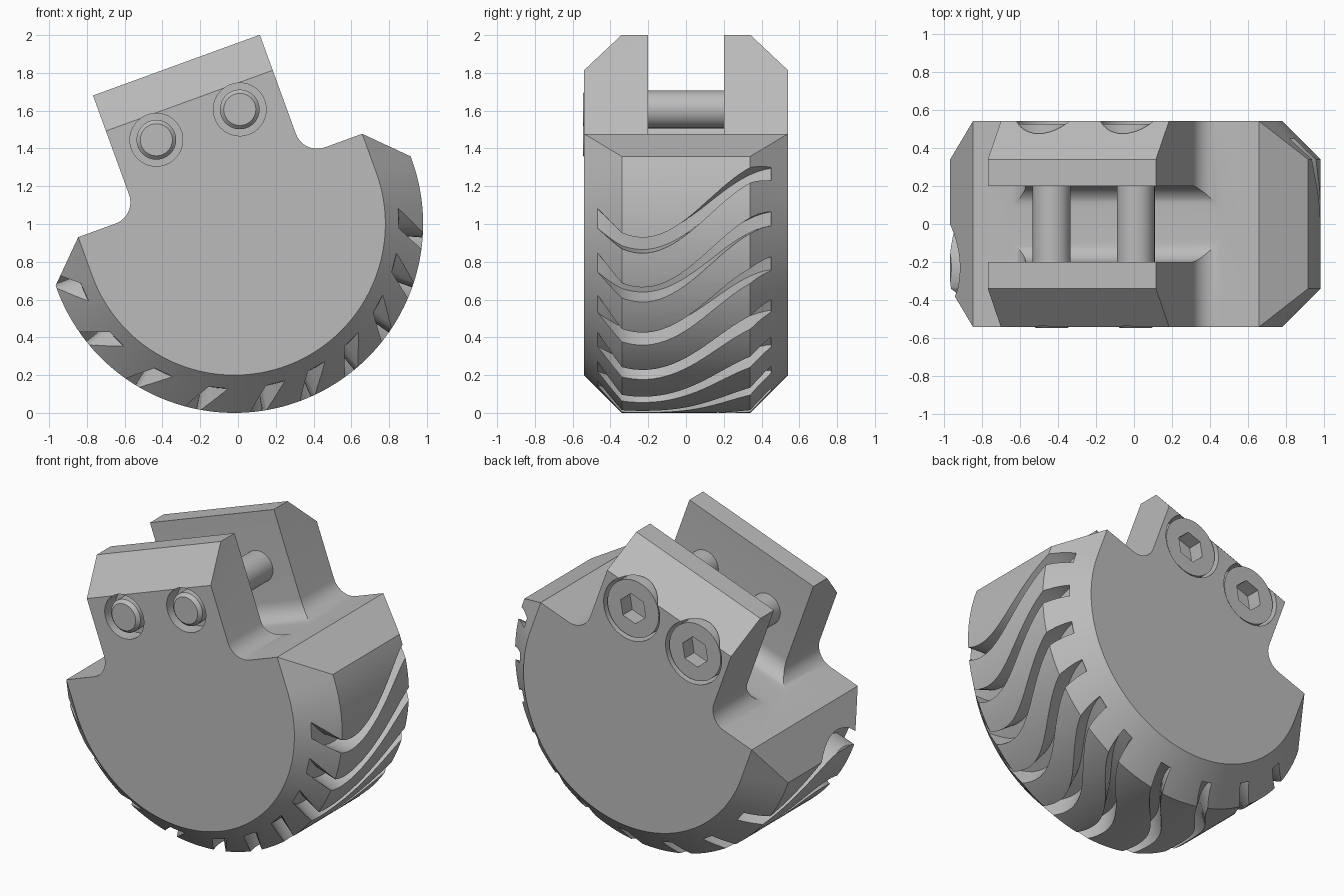
import bpy, bmesh
from math import sin, cos, pi, radians
from mathutils import Matrix

cube = bpy.data.objects.get("Cube")
if cube:
    bpy.data.objects.remove(cube, do_unlink=True)

# Parts are built around the wheel centre, then tilted and lifted together
TILT = 20
PLACE = Matrix.Translation((-0.02, 0, 1.0)) @ Matrix.Rotation(radians(-TILT), 4, 'Y')
HALF, BEVEL = 0.54, 0.2       # half thickness and edge chamfer
TOP = 0.217                   # height of the shoulders
TANG, TANG_TOP = 0.47, 0.895  # half width and height of the cheeks
SLOT, FILLET = 0.2, 0.12
BOLT_X, BOLT_Z = 0.235, 0.56

grey = bpy.data.materials.new("plain grey")
grey.use_nodes = True
grey.diffuse_color = (0.5, 0.5, 0.5, 1)
grey.node_tree.nodes["Principled BSDF"].inputs["Base Color"].default_value = (0.5, 0.5, 0.5, 1)


def loft(bm, rings):
    """Closed solid skinned through rings of equal point count."""
    loops = [[bm.verts.new(p) for p in ring] for ring in rings]
    n = len(loops[0])
    for a, b in zip(loops, loops[1:]):
        for i in range(n):
            j = (i + 1) % n
            bm.faces.new((a[i], a[j], b[j], b[i]))
    bm.faces.new(loops[0])
    bm.faces.new(loops[-1])


def make(name, bm):
    bmesh.ops.remove_doubles(bm, verts=bm.verts, dist=1e-5)
    bmesh.ops.recalc_face_normals(bm, faces=bm.faces)
    mesh = bpy.data.meshes.new(name)
    bm.to_mesh(mesh)
    bm.free()
    ob = bpy.data.objects.new(name, mesh)
    bpy.context.collection.objects.link(ob)
    ob.matrix_world = PLACE
    mesh.materials.append(grey)
    return ob


def combine(ob, tool, operation):
    """Apply a boolean and remove the tool object."""
    tool.hide_render = True
    mod = ob.modifiers.new("combine", 'BOOLEAN')
    mod.object, mod.operation, mod.solver = tool, operation, 'EXACT'
    bpy.context.view_layer.update()
    graph = bpy.context.evaluated_depsgraph_get()
    mesh = bpy.data.meshes.new_from_object(ob.evaluated_get(graph))
    ob.modifiers.clear()
    ob.data = mesh
    bpy.data.objects.remove(tool, do_unlink=True)


def finish(ob):
    ob.data.shade_smooth()
    ob.data.set_sharp_from_angle(angle=radians(25))


def circle(r, x, y, z, hexagon=False, n=48):
    """Ring around the y axis, optionally pulled in to a hexagon."""
    points = []
    for i in range(n):
        a = 2 * pi * i / n
        k = r * cos(pi / 6) / cos(a % (pi / 3) - pi / 6) if hexagon else r
        points.append((x + k * cos(a), y, z + k * sin(a)))
    return points


# Wheel segment: half disc with flat shoulders and chamfered edges
def outline(r, corner, y, steps=90):
    arc = [(r * cos(pi + pi * i / steps), y, r * sin(pi + pi * i / steps))
           for i in range(steps + 1)]
    inner = 1 - BEVEL
    return ([(-inner, y, TOP), (-r, y, corner)] + arc
            + [(r, y, corner), (inner, y, TOP)])


bm = bmesh.new()
loft(bm, [outline(1 - BEVEL, TOP, -HALF), outline(1, TOP - BEVEL, BEVEL - HALF),
          outline(1, TOP - BEVEL, HALF - BEVEL), outline(1 - BEVEL, TOP, HALF)])
body = make("wheel_segment", bm)

# Two cheeks with a filleted foot and a chamfered outer top edge
for side in (-1, 1):
    levels = []
    for i in range(11):
        t = pi / 2 * i / 10
        levels.append((TOP + FILLET * (1 - cos(t)), FILLET * (1 - sin(t)), HALF))
    levels += [(TANG_TOP - BEVEL, 0, HALF), (TANG_TOP, 0, HALF - BEVEL)]
    bm = bmesh.new()
    loft(bm, [[(-TANG - f, side * (SLOT - f), z), (TANG + f, side * (SLOT - f), z),
               (TANG + f, side * out, z), (-TANG - f, side * out, z)]
              for z, f, out in levels])
    combine(body, make("cheek", bm), 'UNION')

# Wavy tread grooves: six closely spaced, then four wider apart
START, END, FLOOR = -0.47, 0.45, 0.872


def wave(y):
    return 5.5 + 12 * sin(pi * (y - 0.13) / 0.72) + 20 * max(0, -0.34 - y)


offsets = [-15.5 * k for k in range(6)] + [-77.5 - 20 * k for k in range(1, 5)]
bm = bmesh.new()
for offset in offsets:
    rings = []
    for i in range(29):
        y = START + (END - START) * i / 28
        mid = wave(y) + offset - TILT
        width = 2.4 + 8 * max(0, -0.34 - y)
        lo, hi = radians(mid - width), radians(mid + width)
        rings.append([(r * cos(a), y, r * sin(a)) for r, a in
                      ((FLOOR, lo), (1.06, lo), (1.06, hi), (FLOOR, hi))])
    loft(bm, rings)
combine(body, make("groove_cutter", bm), 'DIFFERENCE')

# Counterbores: narrow at the front, wide at the back
bm = bmesh.new()
for x in (-BOLT_X, BOLT_X):
    loft(bm, [circle(0.14, x, y, BOLT_Z) for y in (-0.6, -0.43)])
    loft(bm, [circle(0.2, x, y, BOLT_Z) for y in (0.36, 0.6)])
combine(body, make("counterbore_cutter", bm), 'DIFFERENCE')

# Merge coplanar faces
bm = bmesh.new()
bm.from_mesh(body.data)
bmesh.ops.dissolve_limit(bm, angle_limit=radians(0.1), verts=bm.verts, edges=bm.edges)
bm.to_mesh(body.data)
bm.free()
finish(body)

# Bolts: chamfered tip, shaft, and round head with a hex socket
for name, x in (("right_bolt", -BOLT_X), ("left_bolt", BOLT_X)):
    bm = bmesh.new()
    stations = [(0.085, -0.545, False), (0.105, -0.525, False), (0.105, -0.4, False),
                (0.1, -0.4, False), (0.1, 0.35, False), (0.183, 0.35, False),
                (0.183, 0.525, False), (0.095, 0.525, True), (0.095, 0.43, True)]
    loft(bm, [circle(r, x, y, BOLT_Z, h) for r, y, h in stations])
    finish(make(name, bm))
